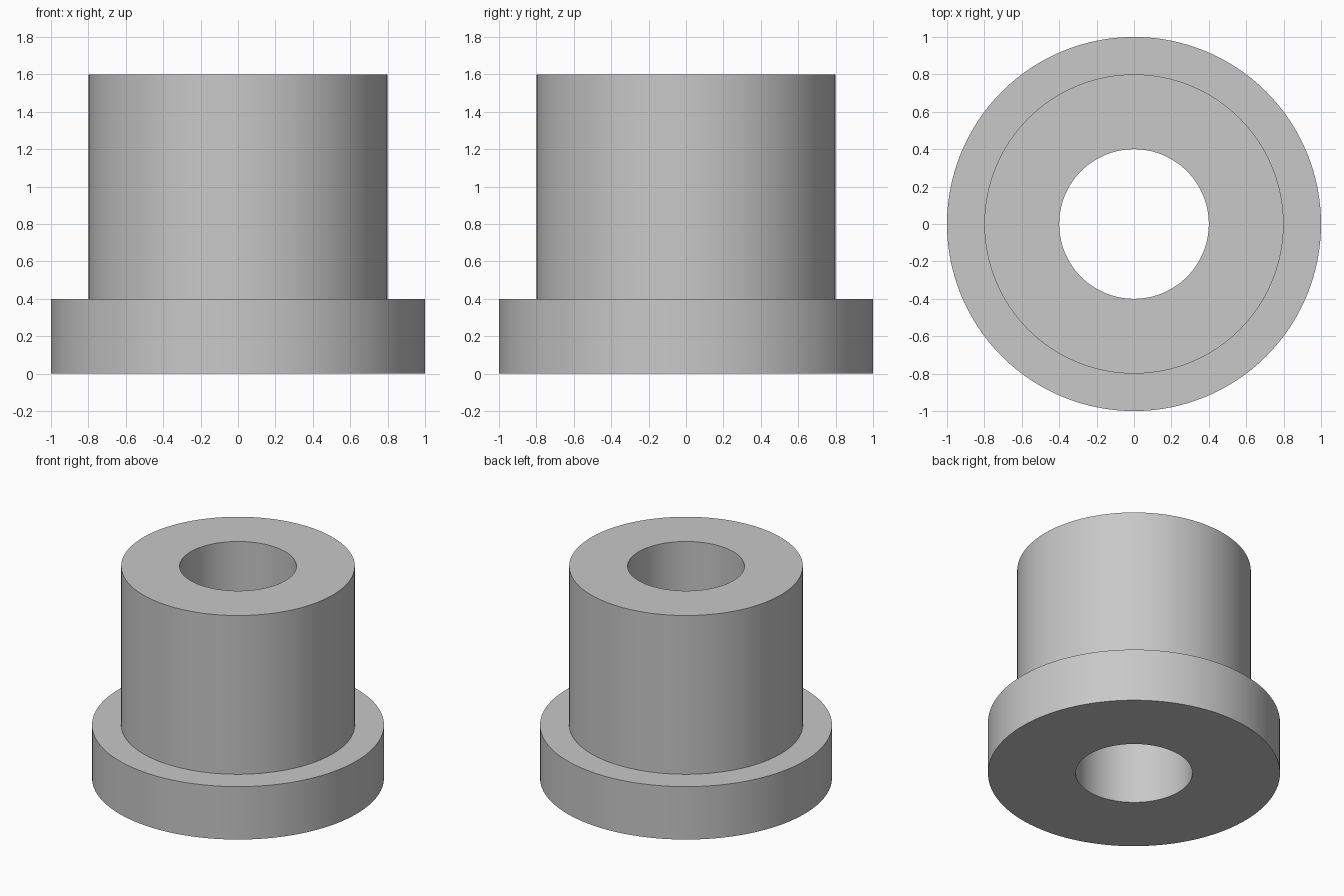
import bpy
import bmesh
import math

cube = bpy.data.objects.get("Cube")
if cube:
    bpy.data.objects.remove(cube, do_unlink=True)

SEGMENTS = 128
BORE, BODY, FLANGE = 0.4, 0.8, 1.0
FLANGE_TOP, HEIGHT = 0.4, 1.6

# Plain grey material
grey = bpy.data.materials.new("plain grey")
grey.use_nodes = True
colour = (0.58, 0.58, 0.58, 1.0)
grey.diffuse_color = colour
grey.node_tree.nodes["Principled BSDF"].inputs["Base Color"].default_value = colour


def lathe(name, profile, material):
    """Revolve a closed (radius, height) profile around the z axis."""
    bm = bmesh.new()
    rings = []
    for i in range(SEGMENTS):
        a = math.tau * i / SEGMENTS
        rings.append([bm.verts.new((r * math.cos(a), r * math.sin(a), z))
                      for r, z in profile])
    n = len(profile)
    for i, ring in enumerate(rings):
        following = rings[(i + 1) % SEGMENTS]
        for j in range(n):
            k = (j + 1) % n
            bm.faces.new((ring[j], following[j], following[k], ring[k]))
    bmesh.ops.recalc_face_normals(bm, faces=bm.faces)
    mesh = bpy.data.meshes.new(name)
    bm.to_mesh(mesh)
    bm.free()
    mesh.materials.append(material)
    obj = bpy.data.objects.new(name, mesh)
    bpy.context.collection.objects.link(obj)
    bpy.ops.object.select_all(action="DESELECT")
    obj.select_set(True)
    bpy.context.view_layer.objects.active = obj
    bpy.ops.object.shade_smooth_by_angle(angle=math.radians(30))
    return obj


# Flanged sleeve with a through bore
lathe("flanged_bushing", [
    (BORE, 0), (FLANGE, 0), (FLANGE, FLANGE_TOP),
    (BODY, FLANGE_TOP), (BODY, HEIGHT), (BORE, HEIGHT),
], grey)
